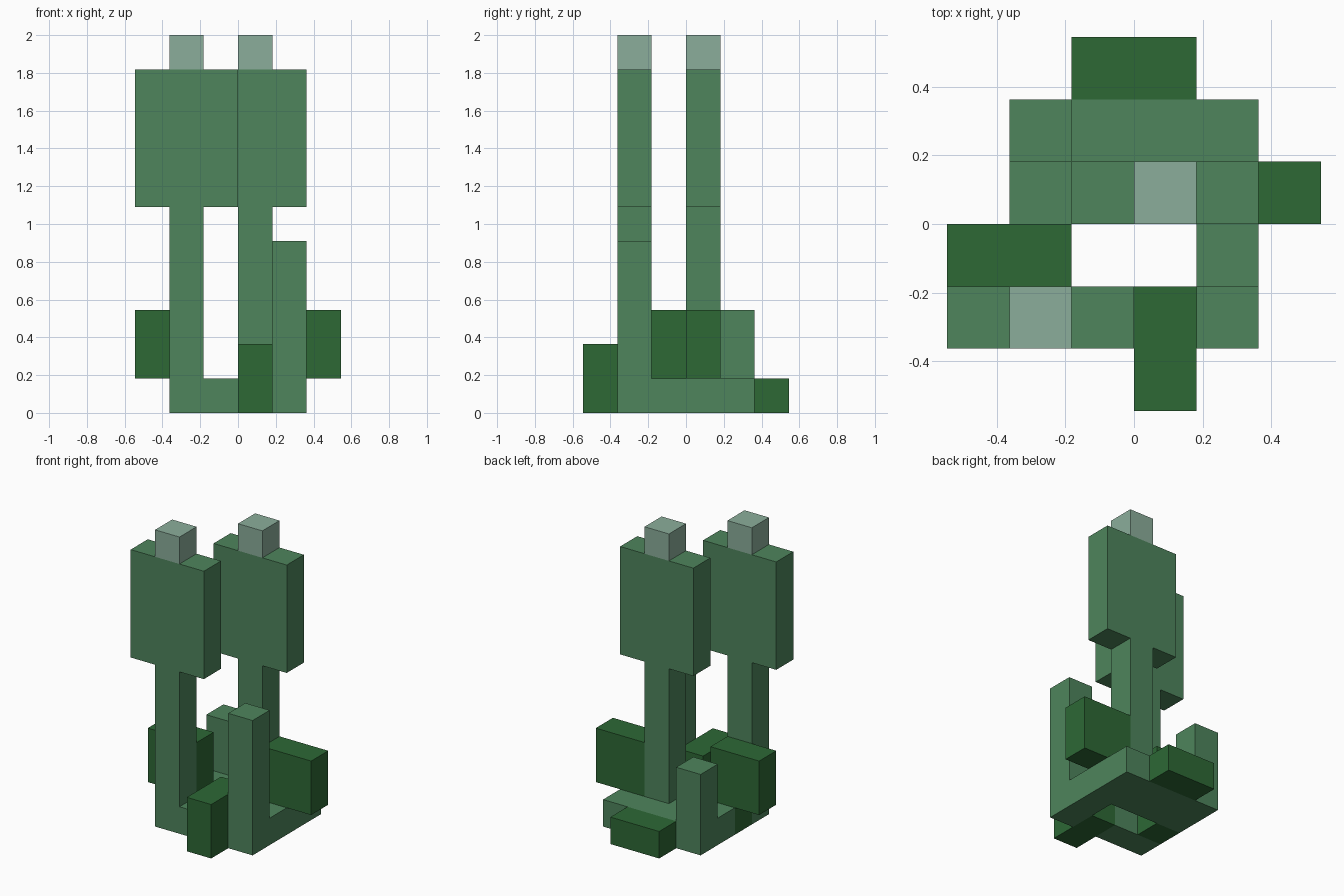
import bpy
import bmesh

if "Cube" in bpy.data.objects:
    bpy.data.objects.remove(bpy.data.objects["Cube"])

U = 2 / 11  # one block


def material(name, rgb):
    # sRGB bytes to linear diffuse colour
    lin = [((c / 255 + 0.055) / 1.055) ** 2.4 for c in rgb]
    m = bpy.data.materials.new(name)
    m.diffuse_color = (*lin, 1)
    m.use_nodes = True
    m.node_tree.nodes["Principled BSDF"].inputs["Base Color"].default_value = m.diffuse_color
    return m


GREEN = material("cactus green", (78, 133, 92))
DARK = material("leaf dark green", (45, 104, 53))
PALE = material("tip pale green", (139, 174, 155))


def part(name, mat, *boxes):
    """One object from boxes given as (x0, x1, y0, y1, z0, z1) in blocks."""
    bm = bmesh.new()
    for x0, x1, y0, y1, z0, z1 in boxes:
        verts = bmesh.ops.create_cube(bm, size=1)["verts"]
        for v in verts:
            v.co = ((x1 if v.co.x > 0 else x0) * U,
                    (y1 if v.co.y > 0 else y0) * U,
                    (z1 if v.co.z > 0 else z0) * U)
    me = bpy.data.meshes.new(name)
    bm.to_mesh(me)
    bm.free()
    me.materials.append(mat)
    bpy.context.collection.objects.link(bpy.data.objects.new(name, me))


# ring of ground runners, open in the middle
part("base_ring", GREEN,
     (-2, 2, 1, 2, 0, 1),      # back
     (-2, 2, 0, 1, 0, 1),      # middle
     (1, 2, -1, 0, 0, 1),      # right link
     (-1, 0, -2, -1, 0, 1))    # front

# two tall plants: stem, flat head and tip
for name, x, y, z in (("front", -2, -2, 0), ("back", 0, 0, 1)):
    part(name + "_stem", GREEN, (x, x + 1, y, y + 1, z, 6))
    part(name + "_head", GREEN, (x - 1, x + 2, y, y + 1, 6, 10))
    part(name + "_tip", PALE, (x, x + 1, y, y + 1, 10, 11))

# short shoots on opposite corners
part("right_shoot", GREEN, (1, 2, -2, -1, 0, 5))
part("rear_shoot", GREEN, (-2, -1, 1, 2, 1, 3))

# dark leaves on each side
part("left_leaf", DARK, (-3, -1, -1, 0, 1, 3), (-2, -1, -1, 0, 0, 1))
part("right_leaf", DARK, (1, 3, 0, 1, 1, 3))
part("front_leaf", DARK, (0, 1, -3, -1, 0, 2))
part("rear_leaf", DARK, (-1, 1, 2, 3, 0, 1))
